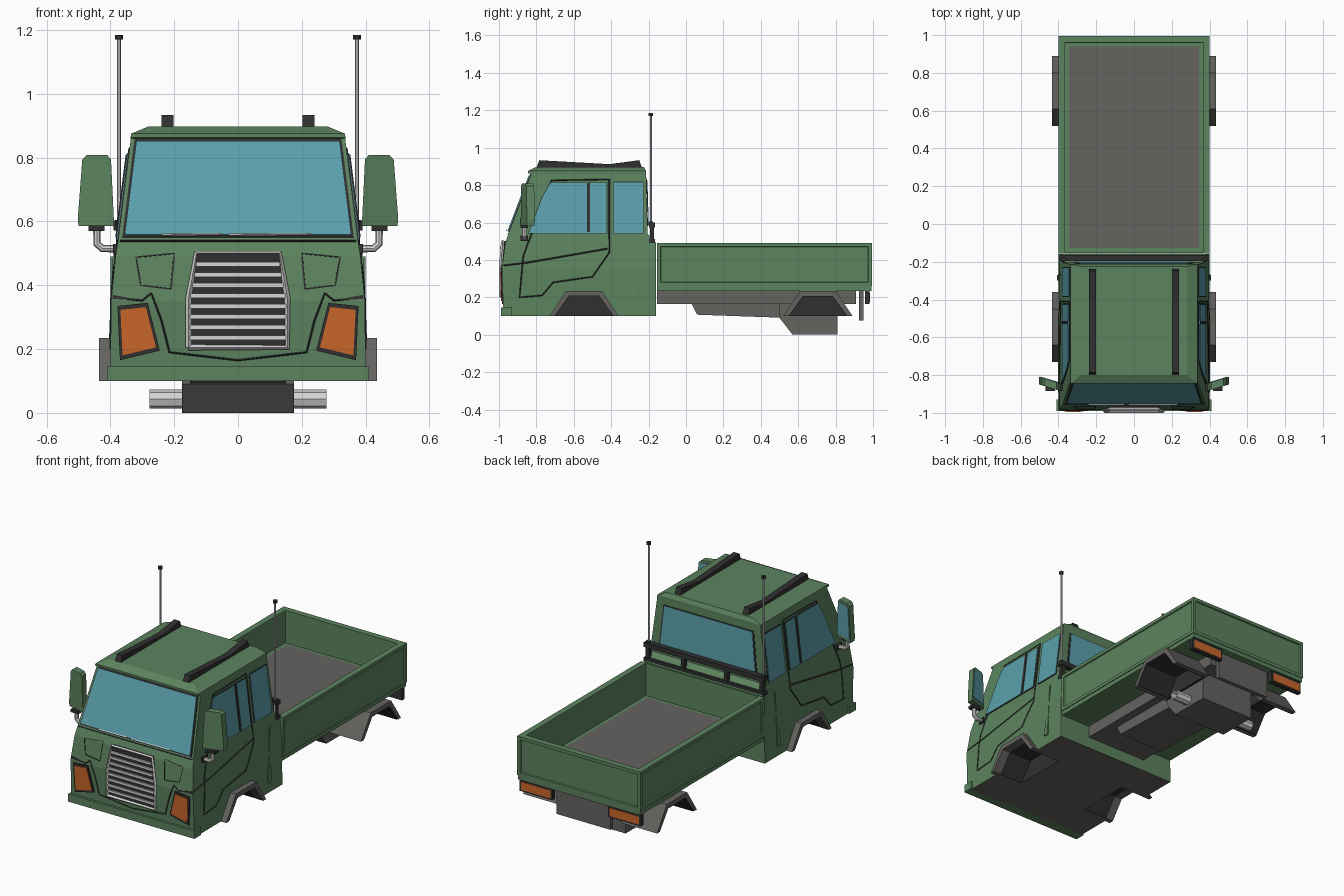
import bpy, bmesh, math
from mathutils import Vector

if "Cube" in bpy.data.objects:
    bpy.data.objects.remove(bpy.data.objects["Cube"])


def material(name, col):
    m = bpy.data.materials.new(name)
    m.diffuse_color = (*col, 1)
    m.use_nodes = True
    m.node_tree.nodes["Principled BSDF"].inputs["Base Color"].default_value = m.diffuse_color
    return m


GREEN = material("green_paint", (0.108, 0.228, 0.113))
GLASS = material("blue_glass", (0.105, 0.35, 0.41))
BLACK = material("black_trim", (0.03, 0.03, 0.03))
GREY = material("mid_grey", (0.13, 0.125, 0.118))
LIGHT = material("light_grey", (0.66, 0.66, 0.66))
ORANGE = material("orange_lens", (0.6, 0.135, 0.022))


def finish(name, bm, *mats):
    bmesh.ops.recalc_face_normals(bm, faces=bm.faces)
    me = bpy.data.meshes.new(name)
    bm.to_mesh(me)
    bm.free()
    for m in mats:
        me.materials.append(m)
    ob = bpy.data.objects.new(name, me)
    bpy.context.collection.objects.link(ob)
    return ob


def prism(name, pts, vec, mat, mirror=False):
    """Polygon extruded along vec, optionally copied to the other side."""
    bm = bmesh.new()
    for s in ((1, -1) if mirror else (1,)):
        a = [bm.verts.new((s * p[0], p[1], p[2])) for p in pts]
        b = [bm.verts.new((s * (p[0] + vec[0]), p[1] + vec[1], p[2] + vec[2])) for p in pts]
        bm.faces.new(a)
        bm.faces.new(b)
        for i in range(len(a)):
            j = (i + 1) % len(a)
            bm.faces.new((a[i], a[j], b[j], b[i]))
    return finish(name, bm, mat)


def box(name, x0, x1, y0, y1, z0, z1, mat, mirror=False):
    return prism(name, [(x0, y0, z0), (x1, y0, z0), (x1, y1, z0), (x0, y1, z0)], (0, 0, z1 - z0), mat, mirror)


def pipe(name, pts, r, mat, res=0, sides=(1, -1), caps=True):
    """Tube along a path on each side."""
    cu = bpy.data.curves.new(name, 'CURVE')
    cu.dimensions = '3D'
    cu.bevel_depth, cu.bevel_resolution, cu.use_fill_caps = r, res, caps
    for s in sides:
        sp = cu.splines.new('POLY')
        sp.use_smooth = False
        sp.points.add(len(pts) - 1)
        for q, p in zip(sp.points, pts):
            q.co = (s * p[0], p[1], p[2], 1)
    cu.materials.append(mat)
    ob = bpy.data.objects.new(name, cu)
    bpy.context.collection.objects.link(ob)
    bpy.ops.object.select_all(action='DESELECT')
    ob.select_set(True)
    bpy.context.view_layer.objects.active = ob
    bpy.ops.object.convert(target='MESH')


def scaled(pts, k):
    c = sum((Vector(p) for p in pts), Vector()) / len(pts)
    return [c + (Vector(p) - c) * k for p in pts]


# Cab sections: z, front y, back y, half width
CAB = [(0.10, -0.975, -0.16, 0.40), (0.35, -0.985, -0.16, 0.398), (0.49, -0.967, -0.16, 0.384),
       (0.54, -0.95, -0.205, 0.376), (0.86, -0.828, -0.213, 0.336), (0.863, -0.845, -0.213, 0.337),
       (0.875, -0.845, -0.213, 0.335), (0.898, -0.80, -0.225, 0.28)]


def surf(z, k):
    for a, b in zip(CAB[:5], CAB[1:5]):
        if z <= b[0]:
            return a[k] + (b[k] - a[k]) * (z - a[0]) / (b[0] - a[0])
    return CAB[4][k]


def side(y, z):
    return (surf(z, 3), y, z)


def front(x, z):
    return (x, surf(z, 1), z)


def split(path, n=5):
    out = [path[0]]
    for a, b in zip(path, path[1:]):
        out += [(a[0] + (b[0] - a[0]) * t / n, a[1] + (b[1] - a[1]) * t / n) for t in range(1, n + 1)]
    return out


# Cab body, lofted, grey underside
bm = bmesh.new()
rings = [[bm.verts.new(c) for c in ((-w, f, z), (w, f, z), (w, b, z), (-w, b, z))] for z, f, b, w in CAB]
for a, b in zip(rings, rings[1:]):
    for i in range(4):
        bm.faces.new((a[i], a[(i + 1) % 4], b[(i + 1) % 4], b[i]))
bm.faces.new(rings[0]).material_index = 2
bm.faces.new(rings[-1])
cab = finish("cab_body", bm, GREEN, BLACK, GREY)


# Wheel arches
def trap(yc, o, x):
    return [(x, yc - 0.185 + o, 0.10), (x, yc - 0.095 + o * 0.55, 0.235 - o),
            (x, yc + 0.095 - o * 0.55, 0.235 - o), (x, yc + 0.185 - o, 0.10)]


def arch(name, yc, o1, o2, x0, x1, mat):
    prism(name, trap(yc, o1, x0) + trap(yc, o2, x0)[::-1], (x1 - x0, 0, 0), mat, True)


FY, RY = -0.545, 0.705
t = trap(FY, 0.025, 0.23)
cutter = prism("arch_cutter", [(0.23, t[0][1], 0.05)] + t + [(0.23, t[3][1], 0.05)], (0.3, 0, 0), GREEN, True)
cutter.data.materials.append(BLACK)
for p in cutter.data.polygons:
    p.material_index = 1
cutter.hide_render = True
mod = cab.modifiers.new("arches", 'BOOLEAN')
mod.object, mod.operation, mod.solver = cutter, 'DIFFERENCE', 'EXACT'
bpy.context.view_layer.objects.active = cab
bpy.ops.object.modifier_apply(modifier=mod.name)
bpy.data.objects.remove(cutter)
arch("front_wheel_flare", FY, 0, 0.027, 0.385, 0.435, GREY)
arch("rear_fender", RY, 0, 0.027, 0.2, 0.435, GREY)
arch("rear_fender_liner", RY, 0.026, 0.032, 0.2, 0.43, BLACK)
prism("rear_fender_wall", trap(RY, 0.01, 0.2), (0.015, 0, 0), BLACK, True)

# Windscreen, wipers and bumper
for nm, z0, z1, m, th, mat in (("windscreen_frame", 0.549, 0.859, 0.012, 0.004, BLACK),
                               ("windscreen", 0.556, 0.848, 0.019, 0.009, GLASS)):
    prism(nm, [front(-surf(z0, 3) + m, z0), front(surf(z0, 3) - m, z0),
               front(surf(z1, 3) - m, z1), front(-surf(z1, 3) + m, z1)], (0, -th, th * 0.38), mat)
pipe("windscreen_base_seam", [(-0.37, -0.951, 0.54), (0.37, -0.951, 0.54)], 0.004, BLACK, sides=(1,))
pipe("wiper", [(-0.24, -0.958, 0.558), (-0.05, -0.958, 0.56)], 0.004, LIGHT, sides=(1,))
pipe("wiper_second", [(-0.03, -0.958, 0.558), (0.23, -0.958, 0.56)], 0.004, LIGHT, sides=(1,))
box("front_bumper", -0.41, 0.41, -0.99, -0.93, 0.10, 0.145, GREEN)

# Grille
GR = [(-0.155, 0.205), (0.155, 0.205), (0.155, 0.36), (0.13, 0.5), (-0.13, 0.5), (-0.155, 0.36)]
prism("grille_back", [(x, -0.95, z) for x, z in GR], (0, -0.037, 0), BLACK)
loop = [(x, -0.991 + max(0, z - 0.36) * 0.08, z) for x, z in GR]
pipe("grille_frame", loop + loop[:1], 0.009, LIGHT, sides=(1,))
for i in range(8):
    z = 0.235 + i * 0.033
    w = 0.15 if z < 0.36 else 0.15 - (z - 0.36) * 0.18
    box("grille_slat", -w, w, -0.995, -0.98, z - 0.007, z + 0.007, LIGHT)

# Headlights
HL = [front(x, z) for x, z in ((0.245, 0.195), (0.37, 0.165), (0.378, 0.335), (0.283, 0.345))]
prism("headlight_frame", HL, (0, -0.006, 0), BLACK, True)
prism("headlight_lens", scaled(HL, 0.84), (0, -0.01, 0), ORANGE, True)

# Panel seams on the front
seams = [[(0.39, 0.362), (0.3, 0.352), (0.272, 0.375), (0.24, 0.29), (0.215, 0.19), (0, 0.165)],
         [(0.21, 0.388), (0.2, 0.5), (0.32, 0.488), (0.305, 0.4), (0.21, 0.388)]]
for s in seams:
    pipe("front_seam", [front(x, z) for x, z in split(s)], 0.003, BLACK)
prism("front_corner_slot", [front(0.3, 0.353), front(0.393, 0.357), front(0.393, 0.37)], (0, -0.004, 0), BLACK, True)

# Doors, side windows and side crease
door = [(-0.41, 0.83), (-0.72, 0.825), (-0.87, 0.42), (-0.89, 0.2), (-0.77, 0.21), (-0.71, 0.28),
        (-0.5, 0.31), (-0.41, 0.44), (-0.41, 0.83)]
pipe("door_seam", [side(y, z) for y, z in split(door)], 0.0035, BLACK)
pipe("side_crease", [side(y, z) for y, z in split([(-0.975, 0.37), (-0.85, 0.385), (-0.42, 0.46)])], 0.004, BLACK)
WINS = {"door_window": [(-0.84, 0.545), (-0.425, 0.545), (-0.425, 0.81), (-0.725, 0.81), (-0.765, 0.74)],
        "rear_side_window": [(-0.385, 0.545), (-0.23, 0.545), (-0.23, 0.815), (-0.385, 0.815)]}
for nm, w in WINS.items():
    pts = [side(y, z) for y, z in w]
    prism(nm + "_frame", scaled(pts, 1.03), (0.003, 0, 0), BLACK, True)
    prism(nm, pts, (0.006, 0, 0), GLASS, True)
prism("window_divider", [side(y, z) for y, z in ((-0.53, 0.55), (-0.513, 0.55), (-0.513, 0.81), (-0.53, 0.81))],
      (0.01, 0, 0), BLACK, True)
prism("side_vent", [side(y, z) for y, z in ((-0.30, 0.16), (-0.27, 0.16), (-0.265, 0.48))],
      (0.008, 0, 0), GREEN, True)

# Rear cab window
RW = [(-0.31, -0.205, 0.585), (0.31, -0.205, 0.585), (0.285, -0.212, 0.825), (-0.285, -0.212, 0.825)]
prism("rear_window_frame", scaled(RW, 1.03), (0, 0.003, 0), BLACK)
prism("rear_window", RW, (0, 0.006, 0), GLASS)

# Roof bars
prism("roof_bar", [(0.202, y, z) for y, z in ((-0.8, 0.89), (-0.785, 0.933), (-0.41, 0.912), (-0.25, 0.933), (-0.235, 0.89))],
      (0.037, 0, 0), BLACK, True)

# Mirrors on bent arms
MR = [(x, -0.885 + (x - 0.385) * 0.3, z) for x, z in
      ((0.388, 0.585), (0.5, 0.585), (0.502, 0.61), (0.488, 0.795), (0.475, 0.808), (0.41, 0.808), (0.398, 0.795))]
prism("mirror_housing", MR, (0, 0.04, 0), GREEN, True)
prism("mirror_glass", [(p[0], p[1] + 0.04, p[2]) for p in scaled(MR, 0.85)], (0, 0.004, 0), GLASS, True)
pipe("mirror_arm", [(0.37, -0.865, 0.515), (0.425, -0.865, 0.515), (0.442, -0.865, 0.53), (0.442, -0.865, 0.575)],
     0.012, LIGHT, 2)
box("mirror_clamp", 0.418, 0.468, -0.885, -0.845, 0.57, 0.587, BLACK, True)
box("arm_bracket", 0.372, 0.392, -0.885, -0.845, 0.5, 0.53, BLACK, True)

# Rail behind the cab, with two whip poles
box("rail_top", -0.39, 0.39, -0.197, -0.165, 0.572, 0.6, BLACK)
box("rail_bottom", -0.39, 0.39, -0.197, -0.165, 0.49, 0.512, BLACK)
for x in (0.14, 0.37):
    box("rail_post", x - 0.012, x + 0.012, -0.192, -0.17, 0.5, 0.58, BLACK, True)
pipe("pole", [(0.373, -0.188, 0.5), (0.373, -0.188, 1.175)], 0.006, LIGHT, 1)
pipe("pole_cap", [(0.373, -0.188, 1.17), (0.373, -0.188, 1.185)], 0.013, BLACK, 1)
pipe("pole_base", [(0.373, -0.188, 0.585), (0.373, -0.188, 0.605)], 0.014, BLACK, 1)

# Cargo bed: open tub with recessed panels and grey floor
bm = bmesh.new()
bmesh.ops.create_cube(bm, size=1)
for v in bm.verts:
    v.co = (v.co.x * 0.8, 0.42 + v.co.y * 1.15, 0.375 + v.co.z * 0.23)
bm.normal_update()
sides = [f for f in bm.faces if abs(f.normal.z) < 0.5]
top = max(bm.faces, key=lambda f: f.normal.z)
bmesh.ops.inset_region(bm, faces=[top], thickness=0.05)
for v in top.verts:
    if v.co.y < 0:
        v.co.y -= 0.028
bmesh.ops.inset_region(bm, faces=[top], thickness=0.0005, depth=-0.19)
bmesh.ops.inset_individual(bm, faces=sides, thickness=0.027, depth=0)
bmesh.ops.inset_individual(bm, faces=sides, thickness=0.004, depth=-0.007)
bmesh.ops.inset_region(bm, faces=[top], thickness=0.03)
for v in top.verts:
    v.co.y = -0.128 if v.co.y < 0 else 0.94
top.material_index = 1
finish("cargo_bed", bm, GREEN, GREY)
box("bed_sill", -0.395, 0.395, -0.155, 0.992, 0.235, 0.262, GREEN)

# Chassis, gearbox, axle tube, hitch
box("chassis_frame", -0.2, 0.2, -0.155, 0.91, 0.165, 0.236, GREY)
prism("gearbox", [(-0.15, y, z) for y, z in ((0.03, 0.166), (0.06, 0.107), (0.54, 0.09), (0.54, 0.166))], (0.3, 0, 0), GREY)
prism("axle_box", [(-0.175, y, z) for y, z in ((0.5, 0.166), (0.5, 0.09), (0.57, 0), (0.81, 0), (0.81, 0.166))],
      (0.35, 0, 0), GREY)
pipe("axle_tube", [(-0.277, 0.68, 0.043), (0.277, 0.68, 0.043)], 0.03, LIGHT, 2, (1,), False)
box("hitch_plate", -0.175, 0.175, 0.925, 0.95, 0.075, 0.236, GREY)

# Tail lights
box("tail_light_frame", 0.18, 0.395, 0.957, 0.982, 0.165, 0.236, BLACK, True)
box("tail_light_lens", 0.192, 0.383, 0.98, 0.985, 0.174, 0.222, ORANGE, True)
